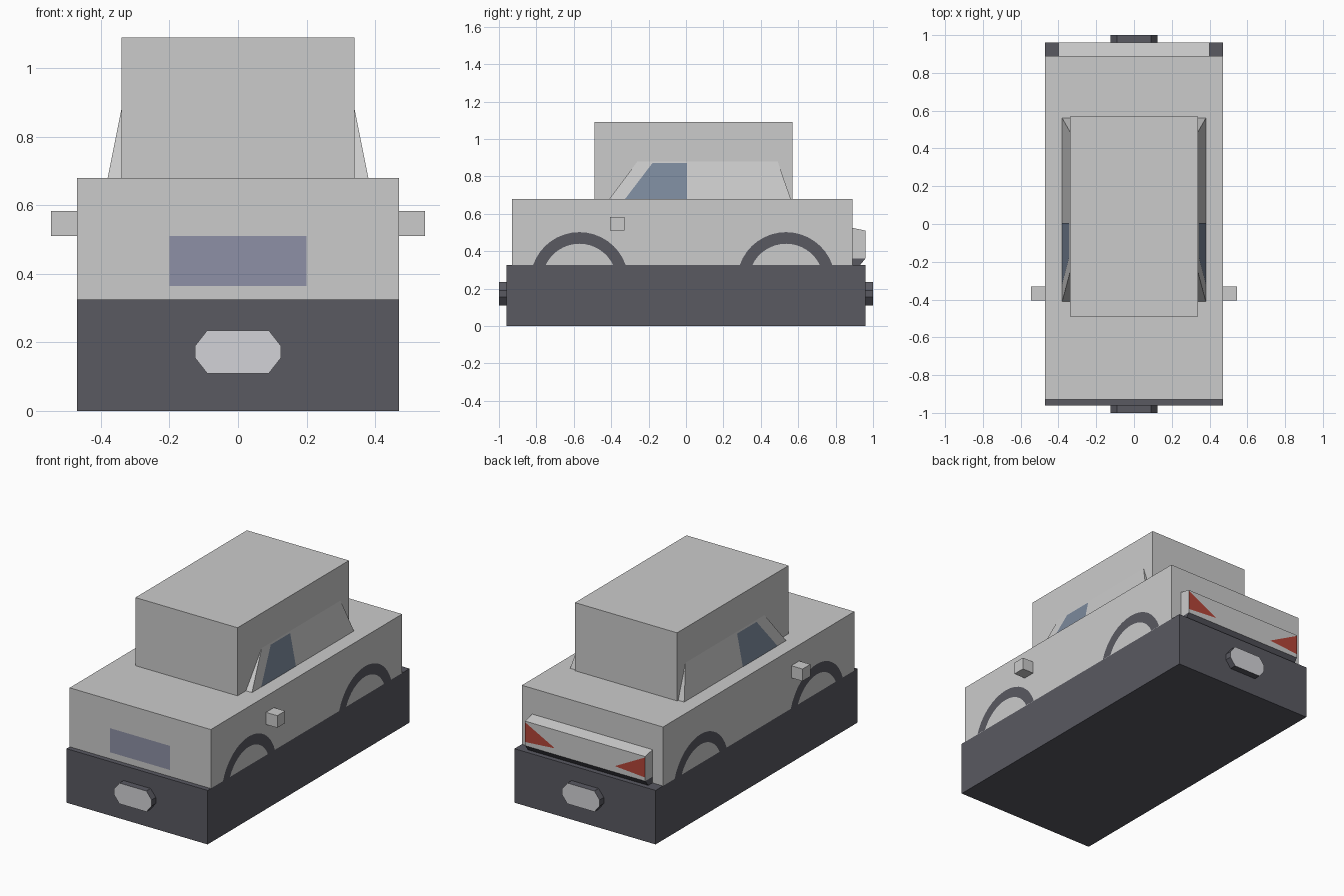
import bpy, bmesh, math
from mathutils import Vector

if "Cube" in bpy.data.objects:
    bpy.data.objects.remove(bpy.data.objects["Cube"])


def material(name, rgb):
    m = bpy.data.materials.new(name)
    m.diffuse_color = (*rgb, 1)
    m.use_nodes = True
    m.node_tree.nodes["Principled BSDF"].inputs["Base Color"].default_value = m.diffuse_color
    return m


DARK = material("dark_trim", (0.1, 0.1, 0.12))
GLASS = material("glass", (0.2, 0.25, 0.33))
GRILLE = material("grille_blue", (0.27, 0.28, 0.38))
RED = material("red_light", (0.45, 0.06, 0.04))


def finish(name, bm, mat=None):
    me = bpy.data.meshes.new(name)
    bm.to_mesh(me)
    bm.free()
    ob = bpy.data.objects.new(name, me)
    bpy.context.collection.objects.link(ob)
    if mat:
        me.materials.append(mat)
    return ob


def prism(name, profile, direction, mat=None):
    """Extrude a closed planar outline along a direction."""
    bm = bmesh.new()
    face = bm.faces.new([bm.verts.new(p) for p in profile])
    res = bmesh.ops.extrude_face_region(bm, geom=[face], use_keep_orig=True)
    verts = [g for g in res["geom"] if isinstance(g, bmesh.types.BMVert)]
    bmesh.ops.translate(bm, verts=verts, vec=direction)
    bmesh.ops.recalc_face_normals(bm, faces=bm.faces)
    return finish(name, bm, mat)


def box(name, x0, x1, y0, y1, z0, z1, mat=None):
    return prism(name, [(x0, y0, z0), (x1, y0, z0), (x1, y1, z0), (x0, y1, z0)],
                 (0, 0, z1 - z0), mat)


def panel(name, pts, outward, mat=None):
    """Thin surface marking, lifted just clear of the part beneath."""
    out = Vector(outward)
    bm = bmesh.new()
    f = bm.faces.new([bm.verts.new(Vector(p) + out * 0.002) for p in pts])
    f.normal_update()
    if f.normal.dot(out) < 0:
        f.normal_flip()
    return finish(name, bm, mat)


# Lower chassis, body and tall roof box
box("chassis", -0.47, 0.47, -0.96, 0.96, 0, 0.325, DARK)
box("body", -0.47, 0.47, -0.93, 0.89, 0.325, 0.68)
box("roof_box", -0.34, 0.34, -0.49, 0.57, 0.68, 1.09)

# Cabin with sloping sides, partly inside the roof box
bm = bmesh.new()
bmesh.ops.create_cube(bm, size=2)
for v in bm.verts:
    top, rear = v.co.z > 0, v.co.y > 0
    v.co.x *= 0.34 if top else 0.38
    v.co.y = (0.49 if top else 0.56) if rear else (-0.26 if top else -0.41)
    v.co.z = 0.88 if top else 0.68
finish("cabin", bm)

# Front and rear plates, octagonal
for name, y, d in (("front_plate", -0.96, -0.04), ("rear_plate", 0.96, 0.04)):
    w, h, zc = 0.125, 0.0625, 0.1725
    a, b = 0.09, 0.018
    outline = [(-w, -b), (-a, -h), (a, -h), (w, -b), (w, b), (a, h), (-a, h), (-w, b)]
    plate = prism(name, [(x, y, z + zc) for x, z in outline], (0, d, 0), DARK)
    plate.data.materials.append(material(name + "_face", (0.65, 0.65, 0.68)))
    for p in plate.data.polygons:
        if abs(p.normal.y) > 0.9:
            p.material_index = 1

# Rear light bar with a dark lower lip
prism("rear_bar", [(-0.4, y, z) for y, z in
      ((0.89, 0.362), (0.96, 0.362), (0.96, 0.51), (0.89, 0.525))], (0.8, 0, 0))
prism("rear_lip", [(-0.4, y, z) for y, z in
      ((0.89, 0.325), (0.93, 0.325), (0.96, 0.362), (0.89, 0.362))], (0.8, 0, 0), DARK)

# Grille and roof marking
panel("grille", [(-0.2, -0.93, 0.365), (0.2, -0.93, 0.365),
                 (0.2, -0.93, 0.51), (-0.2, -0.93, 0.51)], (0, -1, 0), GRILLE)
panel("roof_mark", [(-0.035, -0.05, 1.09), (0.035, -0.05, 1.09),
                    (0.035, 0.31, 1.09), (-0.035, 0.31, 1.09)], (0, 0, 1),
      material("roof_mark_grey", (0.6, 0.6, 0.6)))


def arch(name, s, yc, zc=0.24, ro=0.262, ri=0.2, n=16):
    """Flat wheel arch ring, cut off at the top of the chassis."""
    pts = []
    for r, order in ((ro, range(n + 1)), (ri, range(n, -1, -1))):
        a0 = math.asin((0.325 - zc) / r)
        for i in order:
            a = a0 + (math.pi - 2 * a0) * i / n
            pts.append((s * 0.47, yc + r * math.cos(a), zc + r * math.sin(a)))
    panel(name, pts, (s, 0, 0), DARK)


# Parts repeated on each side
for side, s in (("right", 1), ("left", -1)):
    box(side + "_mirror", min(s * 0.47, s * 0.545), max(s * 0.47, s * 0.545),
        -0.405, -0.33, 0.51, 0.583)
    arch(side + "_front_arch", s, -0.57)
    arch(side + "_rear_arch", s, 0.535)
    panel(side + "_window", [(s * 0.38, -0.325, 0.68), (s * 0.38, 0.005, 0.68),
                             (s * 0.342, 0.005, 0.87), (s * 0.342, -0.18, 0.87)],
          (s, 0, 0.2), GLASS)
    panel(side + "_rear_light", [(s * 0.4, 0.96, 0.505), (s * 0.4, 0.96, 0.385),
                                 (s * 0.2, 0.96, 0.4)], (0, 1, 0), RED)
